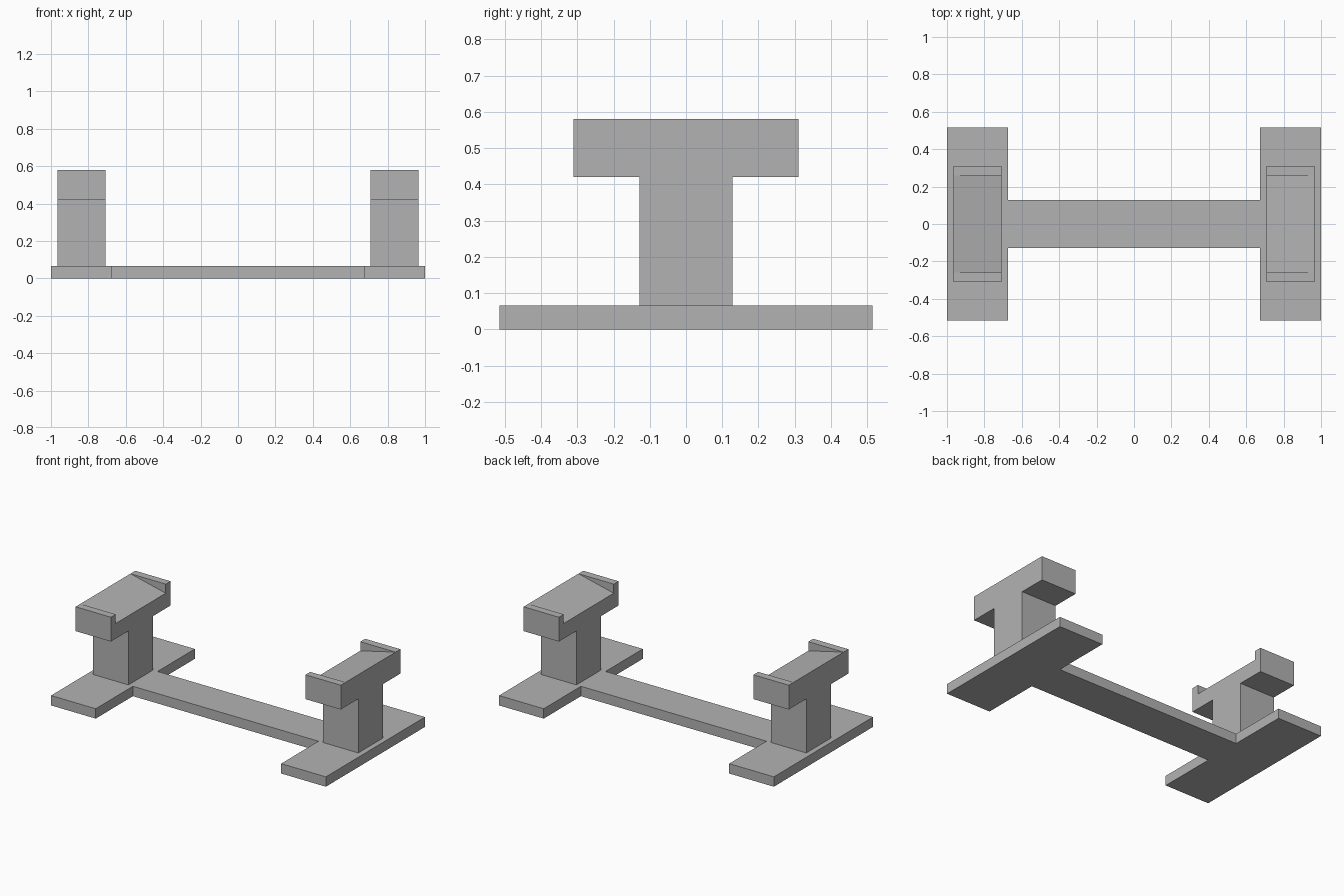
import bpy
import bmesh
from mathutils import Vector

cube = bpy.data.objects.get("Cube")
if cube:
    bpy.data.objects.remove(cube, do_unlink=True)

GREY = (0.45, 0.45, 0.45, 1.0)
grey = bpy.data.materials.new("plain grey")
grey.use_nodes = True
grey.diffuse_color = GREY
grey.node_tree.nodes["Principled BSDF"].inputs["Base Color"].default_value = GREY


def prism(name, profile, axis, start, end, mirror_x=False):
    """Extrude a 2D profile along an axis; the profile uses the other two axes in order."""
    def place(p):
        co = list(p)
        co.insert(axis, start)
        return co

    bm = bmesh.new()
    face = bm.faces.new([bm.verts.new(place(p)) for p in profile])
    moved = bmesh.ops.extrude_face_region(bm, geom=[face])["geom"]
    offset = Vector((0, 0, 0))
    offset[axis] = end - start
    bmesh.ops.translate(bm, vec=offset,
                        verts=[g for g in moved if isinstance(g, bmesh.types.BMVert)])
    bmesh.ops.recalc_face_normals(bm, faces=bm.faces)
    mesh = bpy.data.meshes.new(name)
    bm.to_mesh(mesh)
    bm.free()
    mesh.materials.append(grey)
    obj = bpy.data.objects.new(name, mesh)
    bpy.context.collection.objects.link(obj)
    if mirror_x:
        mod = obj.modifiers.new("Mirror", 'MIRROR')
        mod.use_axis[0] = True
        mod.use_mirror_merge = False
    return obj


def mirrored(half):
    """Complete a half profile by reflecting its first coordinate."""
    return half + [(-a, b) for a, b in reversed(half)]


BASE_TOP, HEAD_LOW, SEAT, TOP = 0.065, 0.42, 0.52, 0.58
INNER, OUTER = 0.708, 0.965
BAR, LIP_IN, LIP_OUT = 0.128, 0.26, 0.31

# Base: two foot plates joined by a narrow bar
right_side = [(0.675, -BAR), (0.675, -0.515), (1.0, -0.515),
              (1.0, 0.515), (0.675, 0.515), (0.675, BAR)]
prism("base", mirrored(right_side), 2, 0.0, BASE_TOP)

# Stands: post with a wide head and a raised lip at each end
stand_half = [(BAR, BASE_TOP), (BAR, HEAD_LOW), (LIP_OUT, HEAD_LOW),
              (LIP_OUT, TOP), (LIP_IN, TOP), (LIP_IN, SEAT)]
prism("stands", mirrored(stand_half), 0, INNER, OUTER, mirror_x=True)

# Ramps: sloped seats rising from the inner to the outer edge
ramp = [(INNER, SEAT), (OUTER, SEAT), (OUTER, TOP)]
prism("ramps", ramp, 1, -LIP_IN, LIP_IN, mirror_x=True)
